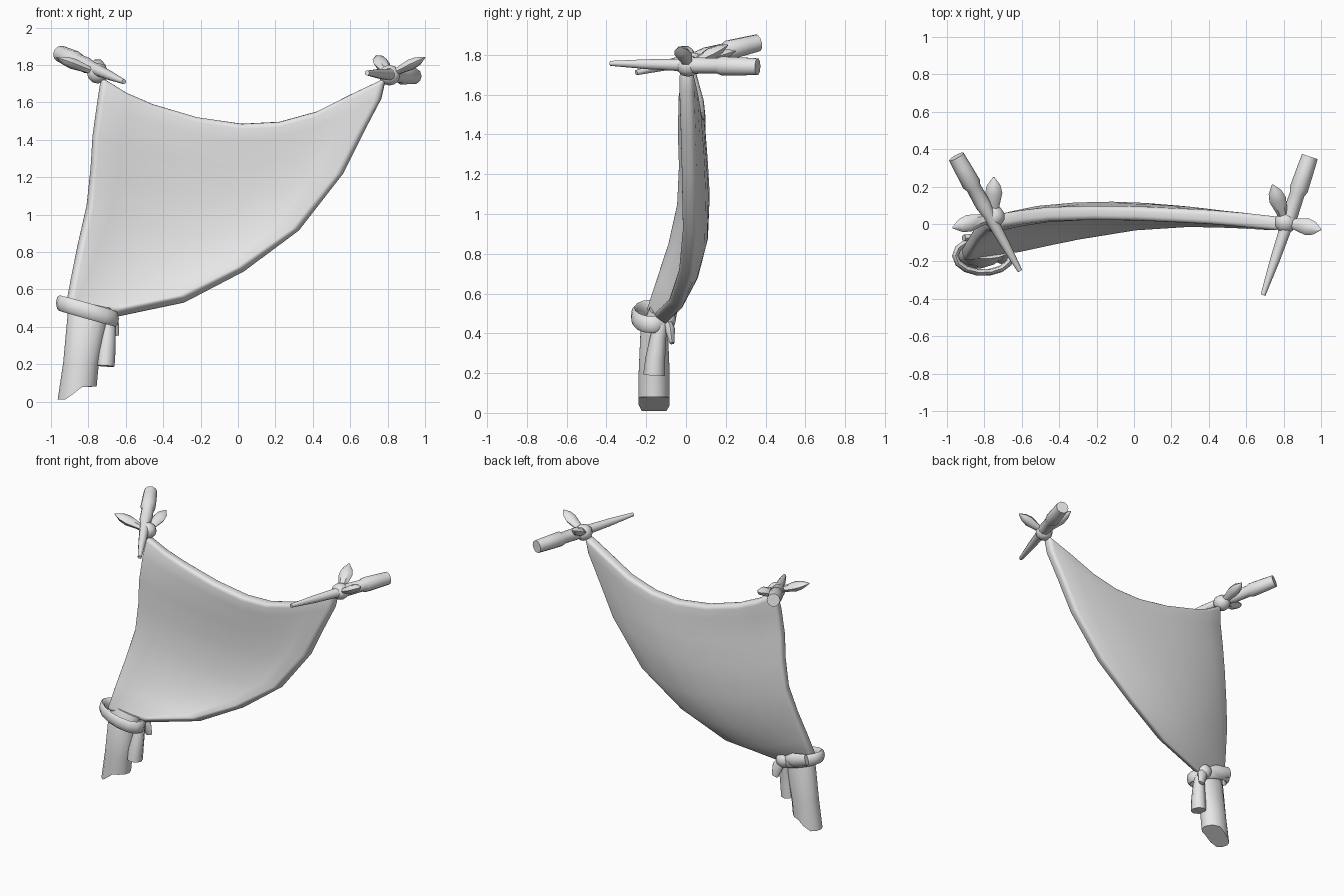
import bpy, bmesh, math
from mathutils import Vector

cube = bpy.data.objects.get("Cube")
if cube:
    bpy.data.objects.remove(cube)

grey = bpy.data.materials.new("pale_grey")
grey.use_nodes = True
grey.diffuse_color = (0.8, 0.8, 0.8, 1)
grey.node_tree.nodes["Principled BSDF"].inputs["Base Color"].default_value = (0.8, 0.8, 0.8, 1)


def finish(name, bm, angle=50):
    bmesh.ops.recalc_face_normals(bm, faces=bm.faces)
    mesh = bpy.data.meshes.new(name)
    bm.to_mesh(mesh)
    bm.free()
    mesh.materials.append(grey)
    obj = bpy.data.objects.new(name, mesh)
    bpy.context.collection.objects.link(obj)
    bpy.ops.object.select_all(action='DESELECT')
    obj.select_set(True)
    bpy.context.view_layer.objects.active = obj
    bpy.ops.object.shade_smooth_by_angle(angle=math.radians(angle))
    return obj


def tube(name, path, radii, ref=(0, 0, 1), sides=10, closed=False, shape=None):
    """Loft oval rings along a path; radii are (across, along ref)."""
    bm = bmesh.new()
    pts = [Vector(p) for p in path]
    n = len(pts)
    rings = []
    for i, p in enumerate(pts):
        if closed:
            t = pts[(i + 1) % n] - pts[i - 1]
        else:
            t = pts[min(i + 1, n - 1)] - pts[max(i - 1, 0)]
        side = t.cross(Vector(ref)).normalized()
        up = side.cross(t).normalized()
        a, b = radii[i]
        angles = [2 * math.pi * k / sides for k in range(sides)]
        rings.append([bm.verts.new(p + side * a * math.cos(w) + up * b * math.sin(w)) for w in angles])
    for i in range(n if closed else n - 1):
        r, s = rings[i], rings[(i + 1) % n]
        for k in range(sides):
            j = (k + 1) % sides
            bm.faces.new((r[k], r[j], s[j], s[k]))
    if not closed:
        bm.faces.new(rings[0])
        bm.faces.new(rings[-1])
    if shape:
        for v in bm.verts:
            shape(v.co)
    return finish(name, bm)


def ball(name, centre, size):
    bm = bmesh.new()
    bmesh.ops.create_uvsphere(bm, u_segments=10, v_segments=6, radius=1)
    for v in bm.verts:
        v.co = Vector(centre) + Vector(a * b for a, b in zip(v.co, size))
    return finish(name, bm)


# Cloth edges, each running from the upper left or upper right corner
top = [(-.73, .02, 1.73), (-.6, .04, 1.65), (-.46, .055, 1.59), (-.22, .06, 1.52), (.02, .055, 1.485),
       (.22, .045, 1.495), (.42, .035, 1.55), (.6, .02, 1.64), (.79, 0, 1.73)]
right = [(.79, 0, 1.73), (.765, 0, 1.62), (.67, .005, 1.44), (.56, .01, 1.22), (.325, .015, .92),
         (.03, -.005, .705), (-.28, -.055, .545), (-.66, -.13, .465)]
left = [(-.73, .02, 1.73), (-.75, -.005, 1.6), (-.775, -.01, 1.42), (-.785, -.005, 1.25), (-.805, -.015, 1.05),
        (-.85, -.06, .85), (-.885, -.115, .68), (-.92, -.17, .5)]
top, right, left = ([Vector(p) for p in edge] for edge in (top, right, left))


def patch(i, j):
    u, v = i / (len(top) - 1), j / (len(left) - 1)
    low = left[-1].lerp(right[-1], u)
    p = left[j].lerp(right[j], u) + top[i].lerp(low, v)
    p -= top[0].lerp(top[-1], u).lerp(low, v)
    p.y += .055 * math.sin(math.pi * u) * math.sin(math.pi * v)
    return p


# Thick hanging cloth with a rounded rim
bm = bmesh.new()
grid = [[bm.verts.new(patch(i, j)) for i in range(len(top))] for j in range(len(left))]
for a, b in zip(grid, grid[1:]):
    for i in range(len(top) - 1):
        bm.faces.new((a[i], a[i + 1], b[i + 1], b[i]))
sheet = finish("cloth_sheet", bm)
solid = sheet.modifiers.new("thickness", 'SOLIDIFY')
solid.thickness = .075
solid.offset = 0
rim = sheet.modifiers.new("rounded_rim", 'BEVEL')
rim.width = .024
rim.segments = 3
rim.limit_method = 'ANGLE'
rim.angle_limit = math.radians(50)
rim.use_clamp_overlap = False

# Tapered poles: thick rear end, thin front tip
profile = [(0, .044), (.1, .047), (.24, .05), (.27, .04), (.42, .042), (.5, .033), (.75, .026), (1, .013)]
poles = {
    "right_pole": ((-.95, .36, 1.86), (-.61, -.25, 1.71)),
    "left_pole": ((.94, .36, 1.74), (.69, -.38, 1.757)),
}
for name, (start, end) in poles.items():
    path = [Vector(start).lerp(Vector(end), t) for t, r in profile]
    tube(name, path, [(r, r) for t, r in profile])

# Corner knots, each with two loose pointed ends
knots = {
    "right": ((-.75, .04, 1.755), [(-.75, .25, 1.82), (-.97, -.02, 1.84)]),
    "left": ((.81, .01, 1.745), [(.74, .21, 1.85), (1, -.03, 1.84)]),
}
leaf = [(0, .025), (.3, .032), (.6, .046), (.8, .036), (1, .004)]
for name, (centre, tips) in knots.items():
    ball(name + "_knot", centre, (.06, .06, .055))
    for k, tip in enumerate(tips):
        path = [Vector(centre).lerp(Vector(tip), t) for t, r in leaf]
        tube(f"{name}_knot_end_{k + 1}", path, [(r, r * .7) for t, r in leaf], sides=6)


# Gathered tail with a ragged lower end
def ragged(co):
    if co.z < .1:
        co.z = .01 + max(0, min(.07, (co.x + .92) * .8))


tube("gathered_tail", [(-.79, -.15, .52), (-.81, -.16, .42), (-.84, -.16, .2), (-.86, -.16, .04)],
     [(.115, .035), (.105, .07), (.095, .08), (.105, .08)], front_ref := (0, 1, 0), 14, shape=ragged)

# Tie band around the gather
turns = [2 * math.pi * k / 14 for k in range(14)]
tube("tie_band", [(-.805 + .15 * math.cos(w), -.17 + .09 * math.sin(w), .485 - .042 * math.cos(w)) for w in turns],
     [(.018, .042)] * 14, sides=8, closed=True)

# Rear tie knot and its loose ends
ball("tie_knot", (-.71, -.1, .47), (.055, .05, .055))
tube("tie_tail", [(-.69, -.12, .47), (-.695, -.14, .38), (-.705, -.155, .27), (-.71, -.16, .19)],
     [(.035, .035), (.042, .04), (.05, .05), (.05, .055)], front_ref, 8)
tube("tie_flap", [(-.71, -.1, .47), (-.675, -.08, .42), (-.66, -.07, .35)],
     [(.03, .025), (.04, .025), (.025, .012)], front_ref, 8)
tube("tie_ear", [(-.72, -.1, .48), (-.81, -.075, .5), (-.91, -.075, .53)],
     [(.02, .025), (.03, .05), (.018, .038)], sides=8)
